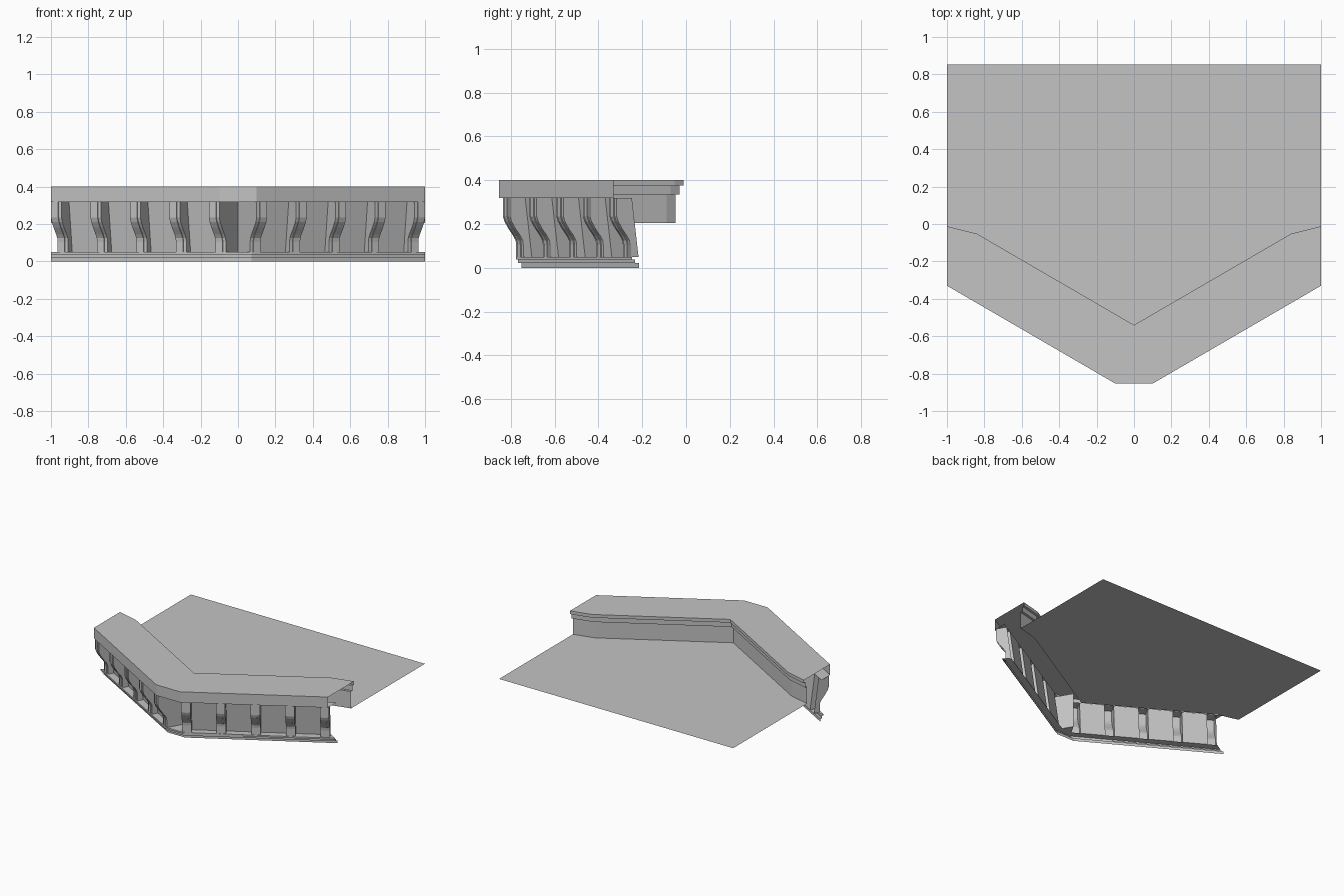
import bpy
import bmesh
from mathutils import Vector

cube = bpy.data.objects.get("Cube")
if cube:
    bpy.data.objects.remove(cube, do_unlink=True)

stone = bpy.data.materials.new("grey_stone")
stone.use_nodes = True
GREY = (0.55, 0.55, 0.55, 1)
stone.diffuse_color = GREY
stone.node_tree.nodes["Principled BSDF"].inputs["Base Color"].default_value = GREY


def finish(name, bm, mirror=True):
    """Turn a bmesh into an object, mirrored across x."""
    bmesh.ops.remove_doubles(bm, verts=bm.verts, dist=0.0005)
    bmesh.ops.recalc_face_normals(bm, faces=bm.faces)
    mesh = bpy.data.meshes.new(name)
    bm.to_mesh(mesh)
    bm.free()
    mesh.materials.append(stone)
    obj = bpy.data.objects.new(name, mesh)
    bpy.context.collection.objects.link(obj)
    if mirror:
        mod = obj.modifiers.new("Mirror", 'MIRROR')
        mod.use_clip = True
    return obj


def face(bm, points):
    bm.faces.new([bm.verts.new(p) for p in points])


def loft(name, rings):
    """Skin a list of (plan path, z) rings into a moulding."""
    bm = bmesh.new()
    rows = [[bm.verts.new((x, y, z)) for x, y in path] for path, z in rings]
    for a, b in zip(rows, rows[1:]):
        for i in range(len(a) - 1):
            bm.faces.new((a[i], a[i + 1], b[i + 1], b[i]))
    return finish(name, bm)


def inner(step):
    return [(1, -0.012 - step), (0.84, -0.052 - step), (0, -0.54 - step)]


def base_edge(end, front):
    return [(1, end), (0.073, front), (0, front)]


# Parapet cap with stepped inner trim and inner wall
FLOOR, SOFFIT, TOP = 0.205, 0.318, 0.40
rim = [(1, -0.33), (0.1, -0.853), (0, -0.853)]
soffit = [(1, -0.225), (0.06, -0.767), (0, -0.663)]
loft("parapet_cap", [
    (soffit, SOFFIT), (rim, SOFFIT), (rim, TOP), (inner(0), TOP),
    (inner(0), 0.375), (inner(0.018), 0.375), (inner(0.018), 0.335),
    (inner(0.037), 0.335), (inner(0.037), FLOOR)])

# Stepped base moulding
ledge = [(0.945, -0.212), (0.043, -0.735), (0, -0.663)]
tiers = [base_edge(-0.247, -0.776), base_edge(-0.233, -0.767), base_edge(-0.215, -0.75)]
loft("base_moulding", [
    (ledge, 0.05), (tiers[0], 0.05), (tiers[0], 0.038), (tiers[1], 0.038),
    (tiers[1], 0.022), (tiers[2], 0.022), (tiers[2], 0)])

# Floor sheet
bm = bmesh.new()
edge = inner(0.037)
half = [(1, 0.853)] + edge
face(bm, [(x, y, FLOOR) for x, y in half + [(-x, y) for x, y in reversed(half[:-1])]])
finish("floor", bm, mirror=False)

# Brackets and the leaning wall panels between them
ALONG, INWARD = Vector((0.866, 0.5, 0)), Vector((-0.5, 0.866, 0))
START = Vector((0.1, -0.836, 0))
SPACING, WIDTH, COUNT = 0.2435, 0.065, 5
WALL_TOP, WALL_LOW = (0.08, SOFFIT), (0.115, 0.05)
curve = [(0, SOFFIT), (0, 0.235), (0.008, 0.212), (0.028, 0.18),
         (0.055, 0.145), (0.067, 0.125), (0.07, 0.105), (0.07, 0.05)]


def place(u, d, z):
    return START + ALONG * u + INWARD * d + Vector((0, 0, z))


def strip(bm, u0, u1, profile):
    for a, b in zip(profile, profile[1:]):
        face(bm, [place(u0, *a), place(u1, *a), place(u1, *b), place(u0, *b)])


def cheek(bm, u, profile, back):
    face(bm, [place(u, *p) for p in profile + back])


brackets, panels = bmesh.new(), bmesh.new()
for i in range(COUNT):
    u = i * SPACING
    wall = [WALL_LOW, WALL_TOP]
    notch = [(0.2, 0.05), (0.2, SOFFIT)]
    strip(brackets, u, u + WIDTH, curve)
    cheek(brackets, u, curve, notch if i == 0 else wall)
    cheek(brackets, u + WIDTH, curve, wall)
    # Raised rib down the front
    rib = [(d - 0.005, z) for d, z in curve]
    left, right = u + WIDTH * 0.28, u + WIDTH * 0.72
    strip(brackets, left, right, rib)
    for side in (left, right):
        cheek(brackets, side, rib, curve[::-1])
    if i < COUNT - 1:
        strip(panels, u + WIDTH, u + SPACING, [WALL_TOP, WALL_LOW])
finish("brackets", brackets)
finish("wall_panels", panels)
